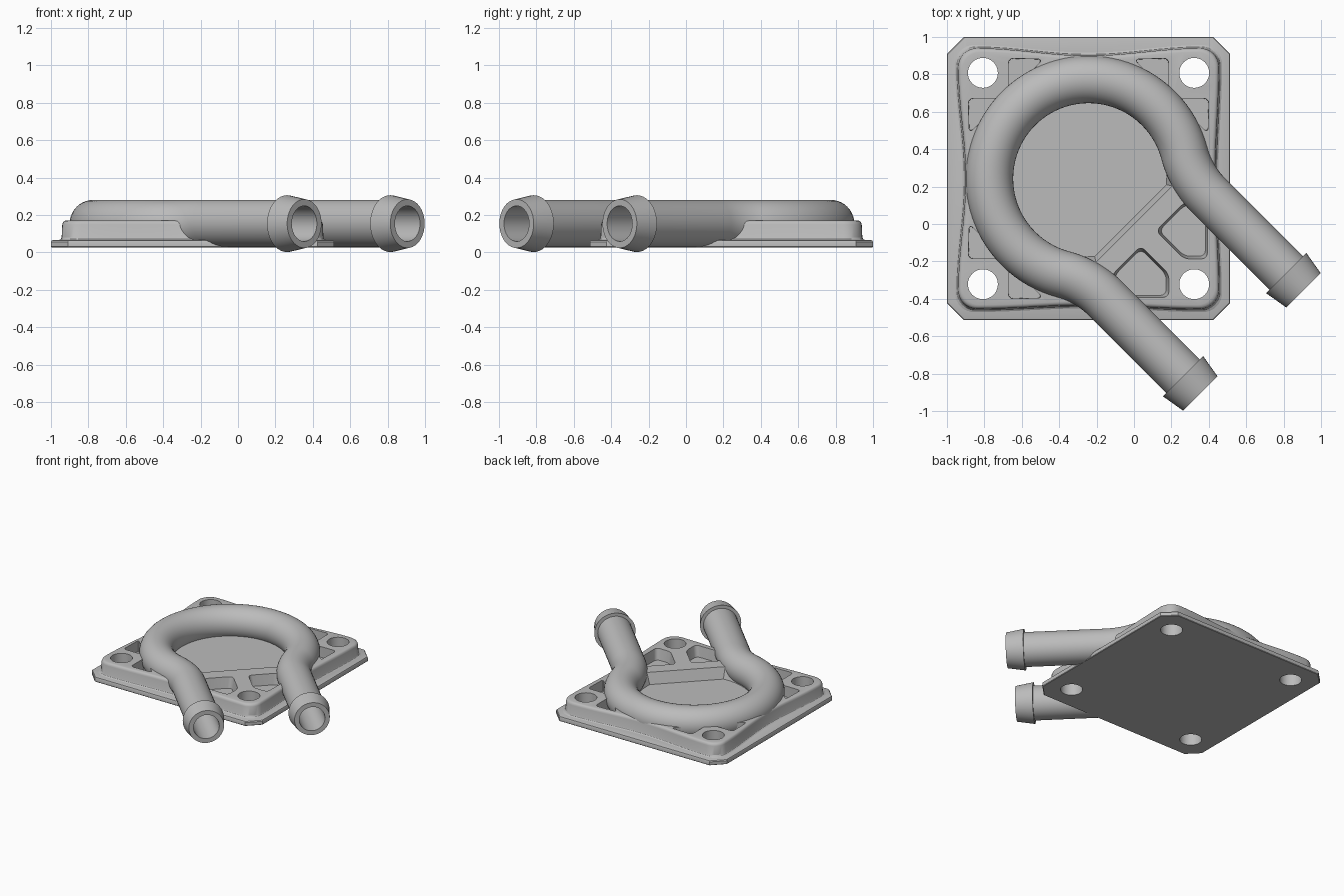
import bpy, bmesh, math
from math import sin, cos, pi, radians, sqrt

cube = bpy.data.objects.get("Cube")
if cube:
    bpy.data.objects.remove(cube, do_unlink=True)

CX, CY = -0.243, 0.243          # plate centre
grey = bpy.data.materials.new("cast_grey")
grey.use_nodes = True
colour = (0.5, 0.5, 0.5, 1)
grey.diffuse_color = colour
bsdf = next(n for n in grey.node_tree.nodes if n.type == 'BSDF_PRINCIPLED')
bsdf.inputs["Base Color"].default_value = colour


def make(name, bm):
    bmesh.ops.recalc_face_normals(bm, faces=bm.faces)
    mesh = bpy.data.meshes.new(name)
    bm.to_mesh(mesh)
    bm.free()
    mesh.materials.append(grey)
    ob = bpy.data.objects.new(name, mesh)
    bpy.context.collection.objects.link(ob)
    return ob


def loft(bm, rings, close_loop=False):
    """Skin a list of equal-length rings of 3D points."""
    loops = [[bm.verts.new(p) for p in ring] for ring in rings]
    pairs = list(zip(loops, loops[1:]))
    if close_loop:
        pairs.append((loops[-1], loops[0]))
    else:
        bm.faces.new(loops[0])
        bm.faces.new(loops[-1])
    for a, b in pairs:
        n = len(a)
        for i in range(n):
            bm.faces.new((a[i], a[(i + 1) % n], b[(i + 1) % n], b[i]))
    return loops


def slab(name, outline, levels):
    """Stack scaled copies of an outline; levels are (z, scale)."""
    bm = bmesh.new()
    loft(bm, [[(CX + x * s, CY + y * s, z) for x, y in outline] for z, s in levels])
    return make(name, bm)


def cutter(outline, z0, z1, taper=1.0, rounding=0.0):
    """Prism with rounded upright edges, narrowing towards the bottom."""
    mx = sum(p[0] for p in outline) / len(outline)
    my = sum(p[1] for p in outline) / len(outline)
    bm = bmesh.new()
    low = [(CX + mx + (x - mx) * taper, CY + my + (y - my) * taper, z0) for x, y in outline]
    top = [(CX + x, CY + y, z1) for x, y in outline]
    lo, hi = loft(bm, [low, top])
    if rounding:
        edges = [e for e in bm.edges if (e.verts[0] in lo) != (e.verts[1] in lo)]
        bmesh.ops.bevel(bm, geom=edges, offset=rounding, segments=4, profile=0.5, affect='EDGES')
    return make("cutter", bm)


def cut(ob, tools):
    for t in tools:
        t.hide_render = True
        mod = ob.modifiers.new("cut", 'BOOLEAN')
        mod.operation, mod.solver, mod.object = 'DIFFERENCE', 'EXACT', t
    deps = bpy.context.evaluated_depsgraph_get()
    mesh = bpy.data.meshes.new_from_object(ob.evaluated_get(deps))
    ob.modifiers.clear()
    ob.data = mesh


def smooth(ob, angle=30):
    bpy.ops.object.select_all(action='DESELECT')
    ob.select_set(True)
    bpy.context.view_layer.objects.active = ob
    bpy.ops.object.shade_smooth_by_angle(angle=radians(angle))


def turn(u, v):
    """Diagonal axes (u towards the pipe ends) to plate axes."""
    return (u + v) / sqrt(2), (v - u) / sqrt(2)


# Pipe centreline: straight leg, reverse bend, large loop, then mirrored
LOOP, BEND, LEG, END, PIPE_Z = 0.53, 0.5, 0.39, 1.235, 0.157
bend_u, bend_v = sqrt((LOOP + BEND) ** 2 - (LEG + BEND) ** 2), LEG + BEND
meet = math.atan2(bend_v, bend_u)
half = []
for i in range(13):
    a = -pi / 2 + (meet - pi / 2) * i / 12
    half.append((bend_u + BEND * cos(a), bend_v + BEND * sin(a)))
for i in range(1, 33):
    a = meet + (pi - meet) * i / 32
    half.append((LOOP * cos(a), LOOP * sin(a)))
bends = half + [(u, -v) for u, v in reversed(half[:-1])]
step = END - 0.13
path = [(END, LEG), (step, LEG), (step, LEG)] + bends + [(step, -LEG), (step, -LEG), (END, -LEG)]
outer = [0.13, 0.152, 0.127] + [0.127] * len(bends) + [0.127, 0.152, 0.13]


def pipe_ring(i, r, sides=40):
    last = len(path) - 1
    a, b = path[max(i - 1, 0)], path[min(i + 1, last)]
    if i < 4 or i > last - 4:
        side = (0, 1) if i < 4 else (0, -1)
    else:
        du, dv = b[0] - a[0], b[1] - a[1]
        length = math.hypot(du, dv)
        side = (-dv / length, du / length)
        side = (-side[0], -side[1])
    # Both legs measure the side direction away from the loop centre
    ring = []
    for k in range(sides):
        t = 2 * pi * k / sides
        x, y = turn(path[i][0] + r * cos(t) * side[0], path[i][1] + r * cos(t) * side[1])
        ring.append((CX + x, CY + y, PIPE_Z - 0.003 + r * sin(t)))
    return ring


# Hollow pipe with barbed ends
bm = bmesh.new()
stations = [(i, r) for i, r in enumerate(outer)]
stations += [(i, 0.095) for i in reversed(range(len(path))) if i not in (2, len(path) - 3)]
loft(bm, [pipe_ring(i, r) for i, r in stations], close_loop=True)
pipe = make("barbed_pipe", bm)
smooth(pipe)

# Solid core that clears the bore through the cover
bm = bmesh.new()
loft(bm, [pipe_ring(i, 0.108) for i in range(3, len(path) - 3)])
bore = make("cutter", bm)

# Base flange with chamfered corners
H, C = 0.757, 0.09
flange_outline = []
for k in range(4):
    c, s = round(cos(k * pi / 2)), round(sin(k * pi / 2))
    flange_outline += [(x * c - y * s, x * s + y * c) for x, y in ((H, C - H), (H, H - C))]
flange = slab("base_flange", flange_outline,
              [(0.027, 0.995), (0.031, 1), (0.056, 1), (0.063, 0.995), (0.066, 0.985)])

# Raised cover with bowed sides and rounded corners
cover_outline = []
for k, bow in enumerate((0.02, 0.04, 0.04, 0.02)):
    c, s = cos(k * pi / 2), sin(k * pi / 2)
    side = []
    for i in range(17):
        t = -0.6 + 1.2 * i / 16
        side.append((0.7 - bow * (0.5 + 0.5 * cos(pi * t / 0.6)), t))
    for i in range(1, 8):
        a = pi / 2 * i / 8
        side.append((0.6 + 0.1 * cos(a), 0.6 + 0.1 * sin(a)))
    cover_outline += [(x * c - y * s, x * s + y * c) for x, y in side]
cover = slab("raised_cover", cover_outline,
             [(0.05, 1.02), (0.066, 1.02), (0.071, 1.007), (0.08, 1),
              (0.15, 0.995), (0.162, 0.989), (0.168, 0.98), (0.171, 0.965)])

# Bolt holes
holes = []
for sx in (-1, 1):
    for sy in (-1, 1):
        circle = [(sx * 0.565 + 0.08 * cos(2 * pi * i / 40), sy * 0.565 + 0.08 * sin(2 * pi * i / 40))
                  for i in range(40)]
        holes.append(cutter(circle, -0.1, 0.4))

# Corner pockets beside three bolt bosses
FLOOR = 0.085
pockets = []
triangle = [(0.43, 0.645), (0.24, 0.64), (0.43, 0.44)]
for sx, sy in ((-1, 1), (1, 1), (-1, -1)):
    for swap in (False, True):
        pts = [(y, x) if swap else (x, y) for x, y in triangle]
        pockets.append(cutter([(sx * x, sy * y) for x, y in pts], FLOOR, 0.3, 0.95, 0.025))

# Pair of large pockets between the pipe legs
big = [(0.36, -0.28), (0.515, -0.125), (0.635, -0.125), (0.635, -0.43), (0.51, -0.43)]
for pts in (big, [(-y, -x) for x, y in big]):
    pockets.append(cutter(pts, FLOOR, 0.172, 0.9, 0.03))

# Round central recess, cut off straight by the cross rib
chord, radius = 0.345, 0.45
start = math.acos(chord / radius)
disc = [turn(radius * cos(a), radius * sin(a))
        for a in (start + (2 * pi - 2 * start) * i / 48 for i in range(49))]
pockets.append(cutter(disc, FLOOR, 0.172, 0.94))

cut(flange, holes)
cut(cover, holes + pockets + [bore])
for ob in holes + pockets + [bore]:
    bpy.data.objects.remove(ob, do_unlink=True)
smooth(flange)
smooth(cover)
